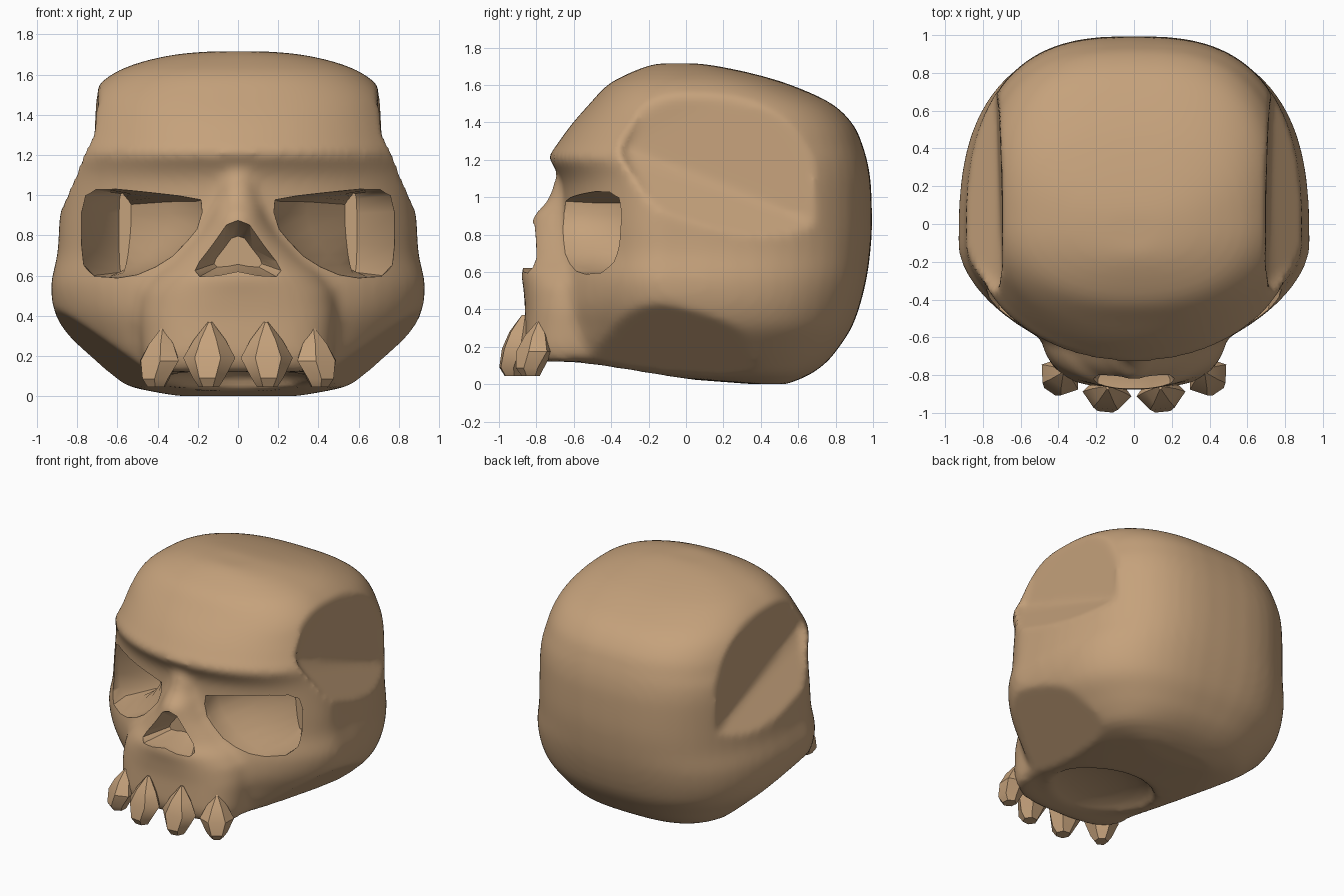
import bpy, bmesh, math

if "Cube" in bpy.data.objects:
    bpy.data.objects.remove(bpy.data.objects["Cube"])

bone = bpy.data.materials.new("tan bone")
bone.diffuse_color = (0.56, 0.36, 0.20, 1)
bone.use_nodes = True
bone.node_tree.nodes["Principled BSDF"].inputs["Base Color"].default_value = bone.diffuse_color


def make(name, bm):
    bmesh.ops.recalc_face_normals(bm, faces=bm.faces[:])
    me = bpy.data.meshes.new(name)
    bm.to_mesh(me)
    bm.free()
    ob = bpy.data.objects.new(name, me)
    me.materials.append(bone)
    bpy.context.collection.objects.link(ob)
    return ob


def loft(bm, rings):
    """Skin closed rings of equal length and cap both ends."""
    vs = [[bm.verts.new(p) for p in r] for r in rings]
    n = len(vs[0])
    for a, b in zip(vs, vs[1:]):
        for i in range(n):
            j = (i + 1) % n
            bm.faces.new((a[i], a[j], b[j], b[i]))
    bm.faces.new(vs[0][::-1])
    bm.faces.new(vs[-1])


def level(z, w, yf, yc, yb, nf, nb, n=56):
    """Horizontal section: superellipse with its own front and back half."""
    pts = []
    for i in range(n):
        c, s = math.cos(i * math.tau / n), math.sin(i * math.tau / n)
        e = 2 / (nb if s > 0 else nf)
        x = w * math.copysign(abs(c) ** e, c)
        d = abs(s) ** e
        pts.append((x, yc + (yb - yc) * d if s > 0 else yc + (yf - yc) * d, z))
    return pts


def refine(rows, k=3):
    """Catmull-Rom interpolation between parameter rows."""
    out = []
    for i in range(len(rows) - 1):
        p0, p1, p2, p3 = rows[max(i - 1, 0)], rows[i], rows[i + 1], rows[min(i + 2, len(rows) - 1)]
        for j in range(k):
            t = j / k
            out.append([b + .5 * t * (c - a + t * (2 * a - 5 * b + 4 * c - d + t * (3 * (b - c) + d - a)))
                        for a, b, c, d in zip(p0, p1, p2, p3)])
    return out + [rows[-1]]


def modify(ob, kind, **kw):
    m = ob.modifiers.new(kind.lower(), kind)
    for k, v in kw.items():
        setattr(m, k, v)
    bpy.context.view_layer.objects.active = ob
    bpy.ops.object.modifier_apply(modifier=m.name)


def carve(ob, cutter):
    cutter.hide_render = True
    modify(ob, 'BOOLEAN', operation='DIFFERENCE', solver='EXACT', object=cutter)
    bpy.data.objects.remove(cutter)


def hull_cutter(pts, s):
    bm = bmesh.new()
    for x, y, z in pts:
        bm.verts.new((s * x, y, z))
    bmesh.ops.convex_hull(bm, input=bm.verts[:])
    bmesh.ops.delete(bm, geom=[v for v in bm.verts if not v.link_faces], context='VERTS')
    return make("hull_cutter", bm)


# cranium: z, half width, front y, widest y, back y, front exponent
cranium = [
    (0.00, .30, .36, .45, .54, 2), (0.05, .55, -.25, .25, .66, 2),
    (0.12, .67, -.68, .10, .755, 2), (0.20, .76, -.73, .04, .82, 1.9),
    (0.30, .86, -.74, -.02, .885, 1.75), (0.42, .915, -.75, -.08, .93, 1.72),
    (0.56, .93, -.73, -.12, .965, 1.72), (0.70, .90, -.69, -.12, .985, 1.75),
    (0.85, .89, -.67, -.12, .995, 1.78), (1.05, .88, -.66, -.08, .99, 1.9),
    (1.14, .87, -.69, -.05, .98, 2.0), (1.21, .86, -.735, -.04, .965, 2.05),
    (1.26, .84, -.705, -.03, .95, 2.05), (1.38, .80, -.62, 0, .90, 2.1),
    (1.50, .74, -.515, 0, .78, 2.2), (1.60, .63, -.42, 0, .56, 2.2),
    (1.66, .49, -.31, 0, .36, 2.2), (1.70, .31, -.21, 0, .17, 2.2),
    (1.715, .14, -.15, 0, .06, 2.2)]
# upper jaw rising into the nose: z, half width, front y, front exponent
jaw = [
    (0.12, .46, -.84, 3.2), (0.20, .48, -.87, 3.2), (0.40, .50, -.86, 2.8),
    (0.52, .49, -.87, 2.4), (0.60, .44, -.885, 2.1), (0.66, .37, -.855, 2),
    (0.80, .23, -.835, 2), (0.90, .16, -.82, 2), (0.98, .14, -.74, 2), (1.10, .12, -.70, 2)]
bm = bmesh.new()
loft(bm, [level(*r, 2.75) for r in refine(cranium)])
loft(bm, [level(z, w, yf, -.5, -.2, nf, 2.5) for z, w, yf, nf in jaw])
skull = make("skull", bm)
modify(skull, 'REMESH', mode='VOXEL', voxel_size=0.028)

# temple hollows and slanted undersides of the cheeks
temple = [(.695, -.34, 1.27), (.70, -.15, 1.64), (.70, .35, 1.62), (.715, .67, 1.34),
          (.73, .69, .86), (.745, .0, 1.12), (.74, -.30, 1.18),
          (1.1, -.40, 1.02), (1.1, -.2, 1.7), (1.1, .70, 1.5), (1.1, .76, .72),
          (1.1, 0, .58), (1.1, 0, 1.75)]
under = [(x, y, z) for x, y in ((.42, -.62), (1.15, -.85), (.42, .6), (1.15, .6))
         for z in (-.4, .46 + (.281 * (x - .92) - .065 * (y + .25)) / .346)]
for s in (1, -1):
    carve(skull, hull_cutter(temple, s))
    carve(skull, hull_cutter(under, s))

# shallow hollow palate
bm = bmesh.new()
bmesh.ops.create_uvsphere(bm, u_segments=32, v_segments=16, radius=1)
for v in bm.verts:
    v.co = (v.co.x * .38, -.38 + v.co.y * .38, .06 + v.co.z * .11)
carve(skull, make("palate_cutter", bm))
modify(skull, 'REMESH', mode='VOXEL', voxel_size=0.022)
modify(skull, 'SMOOTH', factor=0.5, iterations=8)

# eye sockets
eye = [(.19, .97), (.3, .99), (.45, 1.01), (.6, 1.03), (.7, 1.03), (.76, 1.0),
       (.785, .92), (.785, .75), (.77, .65), (.71, .595), (.6, .59), (.5, .61),
       (.41, .65), (.33, .70), (.26, .77), (.21, .83), (.185, .91)]
for s in (1, -1):
    bm = bmesh.new()
    loft(bm, [
        [(s * (.48 + (x - .48) * k), y, .81 + (z - .81) * h) for x, z in eye]
        for y, k, h in ((-1.1, 1.04, 1.08), (-.62, 1.02, 1.04), (-.50, 1, 1))] + [
        [(s * (.75 + (x - .75) * .72), -.30, .81 + (z - .81) * .98) for x, z in eye],
        [(s * (.57 + (x - .57) * .1), -.08, .81 + (z - .81) * .9) for x, z in eye]])
    carve(skull, make("eye_cutter", bm))

# nose opening
half = [(.06, .855), (.13, .76), (.20, .67), (.215, .625), (.19, .595), (.10, .60)]
nose = [(0, .875)] + half + [(0, .62)] + [(-x, z) for x, z in half[::-1]]
bm = bmesh.new()
loft(bm, [[(x * k, y, .70 + (z - .70) * k) for x, z in nose]
          for y, k in ((-1.1, 1), (-.82, 1), (-.64, .55))])
carve(skull, make("nose_cutter", bm))

# teeth: height, half width, half depth, forward shift
shape = [(.37, .01, .02, .02), (.28, .08, .07, .0), (.19, .13, .09, -.02),
         (.09, .08, .075, -.05), (.045, .05, .05, -.045)]
parts = [skull]
for s, side in ((1, "right"), (-1, "left")):
    for name, x, y, turn, k in (("inner_tooth", .14, -.87, .10, 1.0),
                                ("outer_tooth", .375, -.785, .6, .9)):
        bm = bmesh.new()
        rings = []
        for z, w, d, f in shape:
            ring = []
            for i in range(6):
                a = i * math.tau / 6
                px, py = w * k * math.cos(a), f - .01 + d * math.sin(a)
                ring.append((s * (x + px * math.cos(turn) - py * math.sin(turn)),
                             y + px * math.sin(turn) + py * math.cos(turn),
                             .045 + (z - .045) * k))
            rings.append(ring)
        loft(bm, rings)
        parts.append(make(name + "_" + side, bm))

# smooth bone with crisp rims
bpy.ops.object.select_all(action='DESELECT')
for p in parts:
    p.select_set(True)
bpy.context.view_layer.objects.active = skull
bpy.ops.object.shade_smooth_by_angle(angle=math.radians(38))
